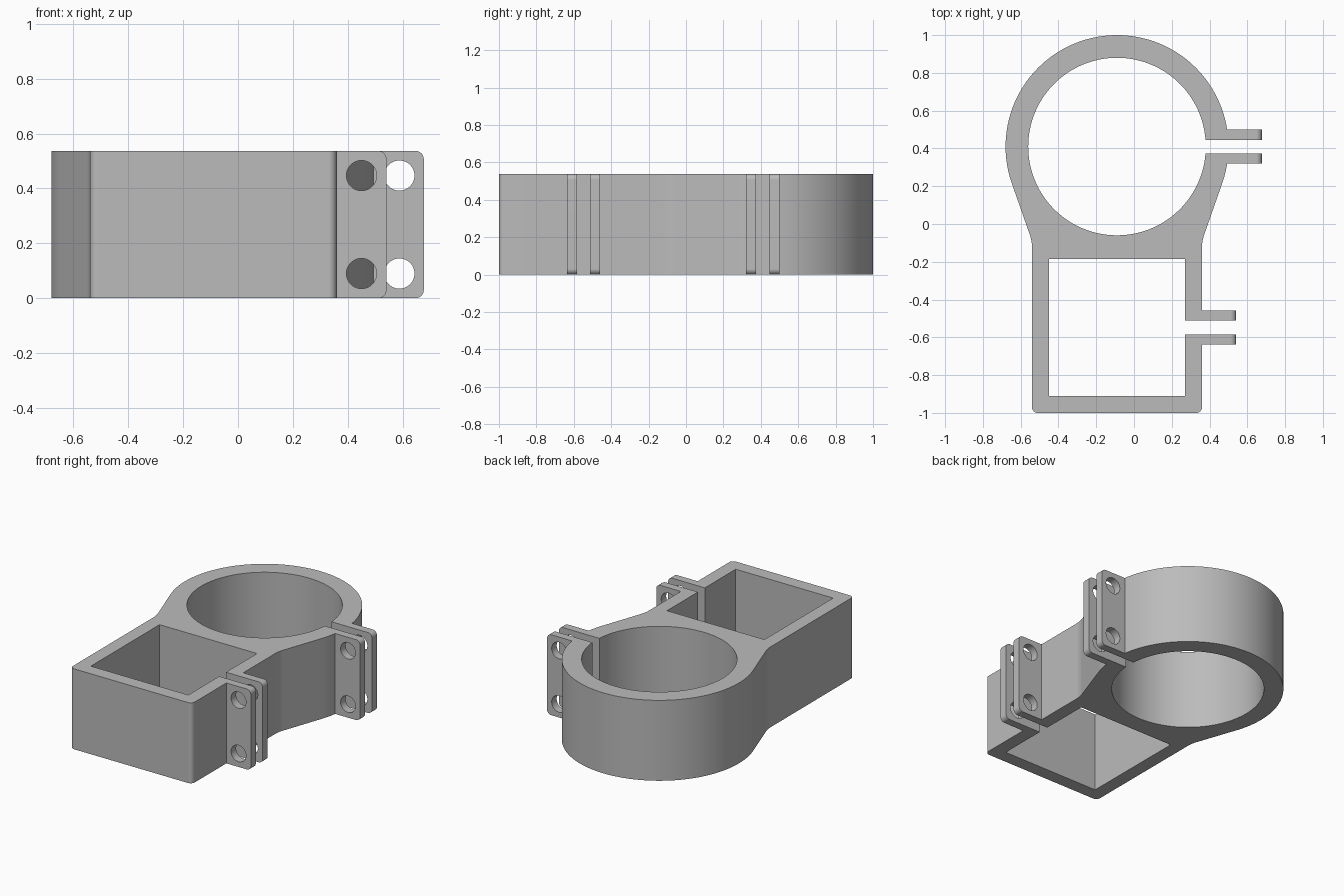
import bpy, bmesh
from math import asin, acos, atan2, cos, sin, pi, hypot
from mathutils import Matrix

cube = bpy.data.objects.get("Cube")
if cube:
    bpy.data.objects.remove(cube, do_unlink=True)

HEIGHT = 0.537
CX, CY = -0.09, 0.41               # ring centre
R_OUT, R_IN = 0.59, 0.47
HALF, WAIST = 0.45, -0.09          # half width of the square end, height of the waist
POCKET = 0.36                      # half width of the square pocket
RING_TIP, BOX_TIP = 0.677, 0.541   # ends of the clamp tabs
GAP, TAB = 0.036, 0.089            # slot face and outer tab face, from the slot centre
BOX_SLOT = -0.548

grey = bpy.data.materials.new("plain_grey")
grey.use_nodes = True
colour = (0.5, 0.5, 0.5, 1)
grey.diffuse_color = colour
grey.node_tree.nodes["Principled BSDF"].inputs["Base Color"].default_value = colour


def arc(radius, start, end, steps):
    angles = [start + (end - start) * i / steps for i in range(steps + 1)]
    return [(CX + radius * cos(a), CY + radius * sin(a)) for a in angles]


# Flanks run from the waist corners tangent to the ring
drop = WAIST - CY
tangent = atan2(drop, HALF) + acos(R_OUT / hypot(HALF, drop))
tab_angle, gap_angle = asin(TAB / R_OUT), asin(GAP / R_IN)
left, right = CX - HALF, CX + HALF
p_left, p_right = CX - POCKET, CX + POCKET

# One continuous outline: the two slots open the bore and the pocket
outline = [(RING_TIP, CY + GAP), (RING_TIP, CY + TAB)]
outline += arc(R_OUT, tab_angle, pi - tangent, 80)
outline += [(left, WAIST), (left, -1), (right, -1),
            (right, BOX_SLOT - TAB), (BOX_TIP, BOX_SLOT - TAB),
            (BOX_TIP, BOX_SLOT - GAP), (p_right, BOX_SLOT - GAP),
            (p_right, -0.91), (p_left, -0.91), (p_left, -0.185), (p_right, -0.185),
            (p_right, BOX_SLOT + GAP), (BOX_TIP, BOX_SLOT + GAP),
            (BOX_TIP, BOX_SLOT + TAB), (right, BOX_SLOT + TAB), (right, WAIST)]
outline += arc(R_OUT, tangent, -tab_angle, 6)
outline += [(RING_TIP, CY - TAB), (RING_TIP, CY - GAP)]
outline += arc(R_IN, -gap_angle, gap_angle - 2 * pi, 120)

# Clamp body
bm = bmesh.new()
face = bm.faces.new([bm.verts.new((x, y, 0)) for x, y in outline])
top = bmesh.ops.extrude_face_region(bm, geom=[face])
bmesh.ops.translate(bm, vec=(0, 0, HEIGHT),
                    verts=[v for v in top["geom"] if isinstance(v, bmesh.types.BMVert)])
bmesh.ops.recalc_face_normals(bm, faces=bm.faces)


def rounded(edge):
    a, b = (v.co for v in edge.verts)
    if abs(a.z - b.z) > 0.1:       # waist and outer end corners
        return min(abs(a.x - left), abs(a.x - right)) < 1e-4 and \
            min(abs(a.y - WAIST), abs(a.y + 1)) < 1e-4
    tip = any(abs(a.x - t) < 1e-4 and abs(b.x - t) < 1e-4 for t in (RING_TIP, BOX_TIP))
    return tip                     # corners of the tab ends


bmesh.ops.bevel(bm, geom=[e for e in bm.edges if rounded(e)], offset=0.03,
                segments=6, profile=0.5, affect='EDGES')
mesh = bpy.data.meshes.new("clamp_body")
bm.to_mesh(mesh)
bm.free()
mesh.materials.append(grey)
body = bpy.data.objects.new("clamp_body", mesh)
bpy.context.collection.objects.link(body)

# Bolt holes through both pairs of tabs
bm = bmesh.new()
for x, y in ((RING_TIP - 0.089, CY), (BOX_TIP - 0.091, BOX_SLOT)):
    for z in (0.09, HEIGHT - 0.09):
        bmesh.ops.create_cone(bm, cap_ends=True, segments=48, radius1=0.055, radius2=0.055,
                              depth=0.3,
                              matrix=Matrix.Translation((x, y, z)) @ Matrix.Rotation(pi / 2, 4, 'X'))
mesh = bpy.data.meshes.new("bolt_hole_cutter")
bm.to_mesh(mesh)
bm.free()
mesh.materials.append(grey)
cutter = bpy.data.objects.new("bolt_hole_cutter", mesh)
bpy.context.collection.objects.link(cutter)

holes = body.modifiers.new("bolt_holes", 'BOOLEAN')
holes.operation = 'DIFFERENCE'
holes.solver = 'EXACT'
holes.object = cutter
bpy.ops.object.select_all(action='DESELECT')
bpy.context.view_layer.objects.active = body
body.select_set(True)
bpy.ops.object.modifier_apply(modifier=holes.name)
bpy.data.objects.remove(cutter, do_unlink=True)

# Smooth curves, crisp edges, even flats
bpy.ops.object.shade_smooth_by_angle(angle=pi / 6)
normals = body.modifiers.new("even_normals", 'WEIGHTED_NORMAL')
normals.keep_sharp = True
